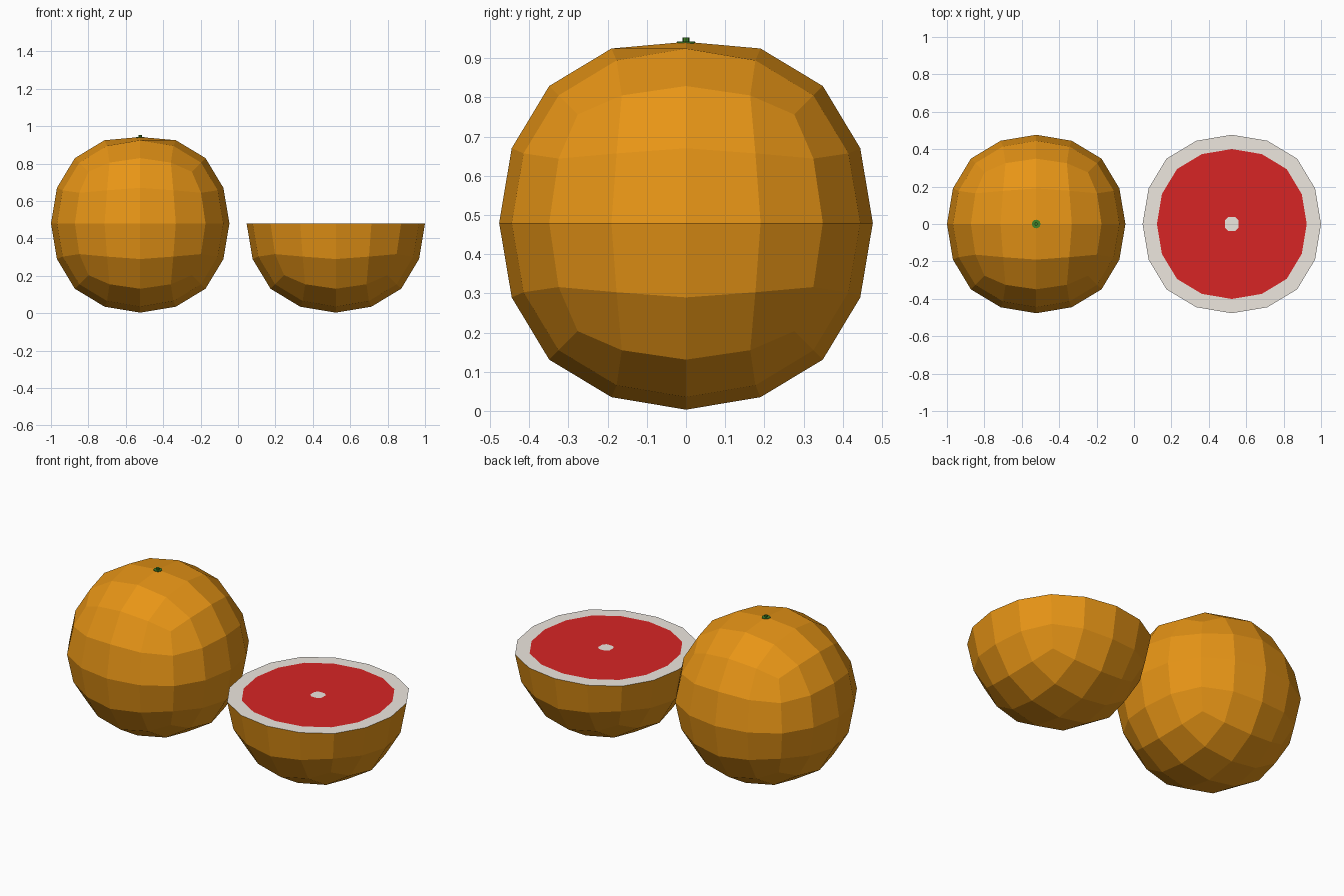
import bpy, bmesh, math

if "Cube" in bpy.data.objects:
    bpy.data.objects.remove(bpy.data.objects["Cube"])

R, CX, CZ = 0.477, 0.523, 0.48     # fruit radius, offset and centre height


def material(name, rgb):
    m = bpy.data.materials.new(name)
    m.diffuse_color = (*rgb, 1)
    m.use_nodes = True
    m.node_tree.nodes["Principled BSDF"].inputs["Base Color"].default_value = m.diffuse_color
    return m


PEEL = material("peel", (0.80, 0.30, 0.008))
PITH = material("pith", (0.85, 0.80, 0.74))
PULP = material("pulp", (0.68, 0.018, 0.018))
GREEN = material("stem_green", (0.05, 0.22, 0.02))


def finish(bm, name, loc, mats):
    mesh = bpy.data.meshes.new(name)
    bm.to_mesh(mesh)
    bm.free()
    ob = bpy.data.objects.new(name, mesh)
    ob.location = loc
    for m in mats:
        mesh.materials.append(m)
    bpy.context.collection.objects.link(ob)
    return ob


def quad_ball():
    """Cube rounded by two subdivision levels, scaled to the fruit radius."""
    bm = bmesh.new()
    bmesh.ops.create_cube(bm, size=2)
    ob = finish(bm, "ball_helper", (0, 0, 0), [])
    mod = ob.modifiers.new("round", 'SUBSURF')
    mod.levels = 2
    mod.use_limit_surface = False
    bpy.context.view_layer.update()
    bm = bmesh.new()
    bm.from_object(ob, bpy.context.evaluated_depsgraph_get())
    bpy.data.objects.remove(ob)
    s = R / max(v.co.z for v in bm.verts)
    bmesh.ops.scale(bm, vec=(s, s, s), verts=bm.verts)
    for f in bm.faces:
        f.smooth = False
    return bm


def disc(name, points, z, mat):
    bm = bmesh.new()
    bm.faces.new([bm.verts.new((x, y, 0)) for x, y in points])
    return finish(bm, name, (CX, 0, z), [mat])


# Whole fruit with a slightly sunken crown
bm = quad_ball()
max(bm.verts, key=lambda v: v.co.z).co.z -= 0.015
finish(bm, "whole_fruit", (-CX, 0, CZ), [PEEL])

# Stem: flat calyx and small post
for name, r, z0, z1, n in (("calyx", 0.023, 0.936, 0.943, 12),
                           ("stem", 0.009, 0.940, 0.953, 8)):
    bm = bmesh.new()
    bmesh.ops.create_cone(bm, cap_ends=True, segments=n, radius1=r, radius2=r,
                          depth=z1 - z0)
    finish(bm, name, (-CX, 0, (z0 + z1) / 2), [GREEN])

# Half fruit: lower half of the ball, closed by the pith
bm = quad_ball()
bmesh.ops.bisect_plane(bm, geom=bm.verts[:] + bm.edges[:] + bm.faces[:],
                       plane_co=(0, 0, 0), plane_no=(0, 0, 1),
                       clear_outer=True)
rim = [e for e in bm.edges if e.is_boundary]
ring = sorted({v for e in rim for v in e.verts},
              key=lambda v: math.atan2(v.co.y, v.co.x))
outline = [(v.co.x, v.co.y) for v in ring]
cap = bm.faces.new(ring)
cap.material_index = 1
finish(bm, "half_fruit", (CX, 0, CZ), [PEEL, PITH])

# Red pulp and pale core on the cut
disc("pulp", [(x * 0.84, y * 0.84) for x, y in outline], CZ + 0.001, PULP)
a, b = 0.037, 0.02
disc("core", [(a, -b), (a, b), (b, a), (-b, a), (-a, b), (-a, -b),
              (-b, -a), (b, -a)], CZ + 0.002, PITH)
